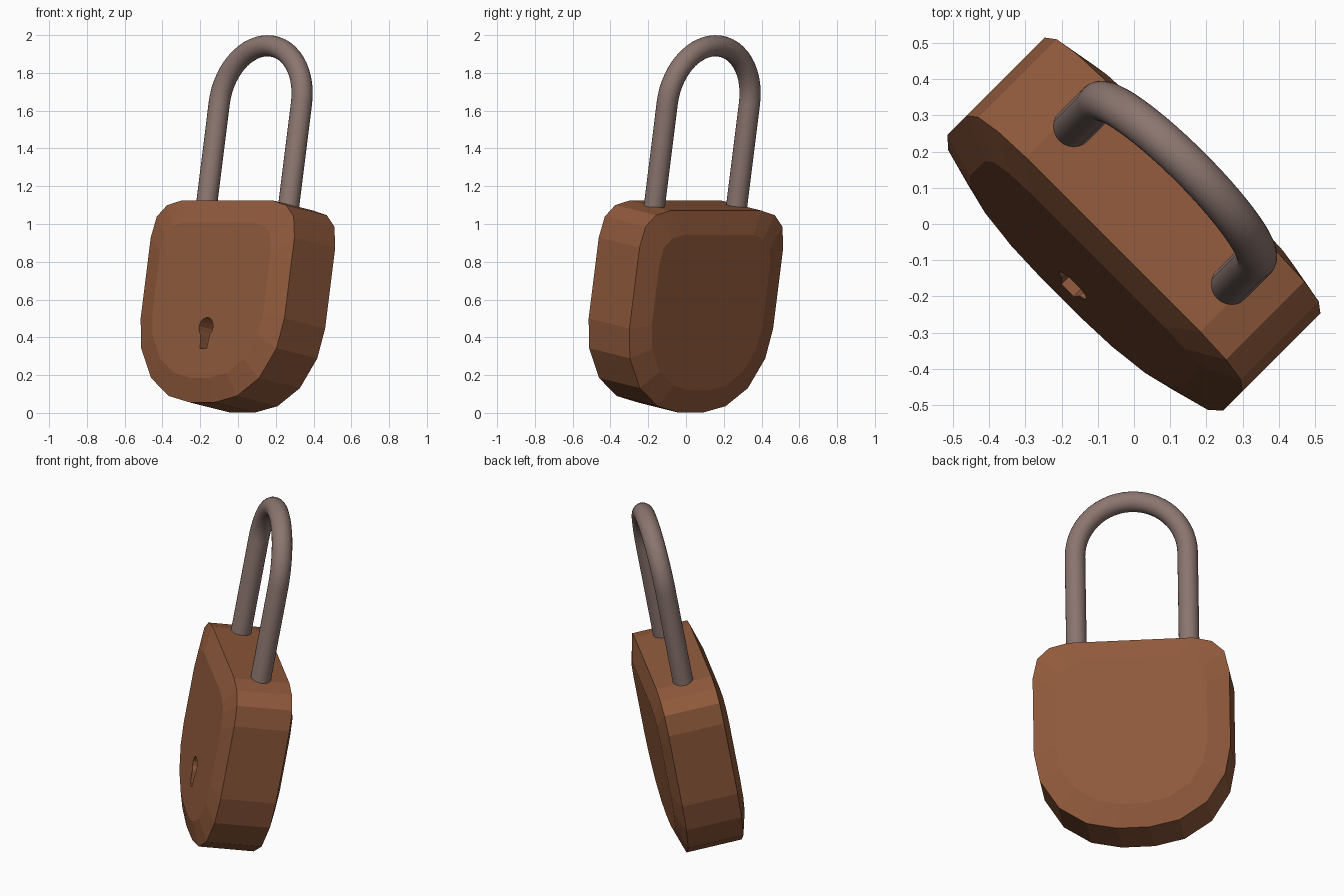
import bpy, bmesh, math
from mathutils import Matrix, Vector

if "Cube" in bpy.data.objects:
    bpy.data.objects.remove(bpy.data.objects["Cube"])

# Tilted frame: local x = width, y = up along the lock, z = towards the keyhole face
T = math.radians(10)
S = math.sqrt(0.5)
U = Vector((S, -S, 0))
V = Vector((S * math.sin(T), S * math.sin(T), math.cos(T)))
F = U.cross(V)
FRAME = Matrix((U, V, F)).transposed().to_4x4()
FRAME.translation = (0, 0, 0.69)


def material(name, color):
    m = bpy.data.materials.new(name)
    m.diffuse_color = (*color, 1)
    m.use_nodes = True
    m.node_tree.nodes["Principled BSDF"].inputs["Base Color"].default_value = m.diffuse_color
    return m


def loft(name, rings, mat, closed=False):
    """Skin a list of equal-length point rings, capped at both ends."""
    bm = bmesh.new()
    rows = [[bm.verts.new(p) for p in r] for r in rings]
    n = len(rows[0])
    for a, b in zip(rows, rows[1:]):
        for i in range(n):
            j = (i + 1) % n
            bm.faces.new((a[i], a[j], b[j], b[i]))
    bm.faces.new(rows[0])
    bm.faces.new(rows[-1])
    bmesh.ops.recalc_face_normals(bm, faces=bm.faces)
    me = bpy.data.meshes.new(name)
    bm.to_mesh(me)
    bm.free()
    me.materials.append(mat)
    ob = bpy.data.objects.new(name, me)
    bpy.context.collection.objects.link(ob)
    ob.matrix_world = FRAME
    return ob


brown = material("brown_body", (0.28, 0.102, 0.045))
steel = material("warm_grey_metal", (0.26, 0.18, 0.16))

# Body: mirrored outline, raised bevelled panel on front and back
half = [(.09, -.672), (.255, -.637), (.405, -.54), (.507, -.38), (.538, -.22),
        (.538, .215), (.512, .328), (.445, .389), (.34, .414)]
outline = half + [(-x, y) for x, y in reversed(half)]
MID = -0.127


def ring(scale, z):
    return [(x * scale, MID + (y - MID) * scale, z) for x, y in outline]


body = loft("lock_body", [ring(.77, -.195), ring(1, -.155), ring(1, .155), ring(.77, .195)], brown)

# Keyhole: round top with a tapered stem, cut into the front
hole = [(.053 * math.cos(a), -.274 + .053 * math.sin(a))
        for a in (math.radians(-50 + 28 * i) for i in range(11))]
hole += [(-.024, -.388), (.024, -.388)]
cutter = loft("keyhole_cutter", [[(x, y, z) for x, y in hole] for z in (.09, .3)], brown)
cutter.hide_render = True
bpy.context.view_layer.update()
mod = body.modifiers.new("keyhole", 'BOOLEAN')
mod.operation = 'DIFFERENCE'
mod.solver = 'EXACT'
mod.object = cutter
bpy.context.view_layer.objects.active = body
body.select_set(True)
bpy.ops.object.modifier_apply(modifier=mod.name)
bpy.data.objects.remove(cutter)
body.select_set(False)

# Shackle: round bar swept along two legs and a half circle
R, BAR, ARCH, SIDES, STEPS = .308, .056, .965, 24, 28
path = [(R, .34, 0)]
path += [(R * math.cos(math.pi * i / STEPS), ARCH + R * math.sin(math.pi * i / STEPS), math.pi * i / STEPS)
         for i in range(STEPS + 1)]
path += [(-R, .34, math.pi)]
rings = []
for px, py, a in path:
    rings.append([(px + BAR * math.cos(t) * math.cos(a),
                   py + BAR * math.cos(t) * math.sin(a),
                   BAR * math.sin(t))
                  for t in (2 * math.pi * k / SIDES for k in range(SIDES))])
shackle = loft("shackle", rings, steel)
bpy.context.view_layer.objects.active = shackle
shackle.select_set(True)
bpy.ops.object.shade_smooth_by_angle(angle=math.radians(40))
